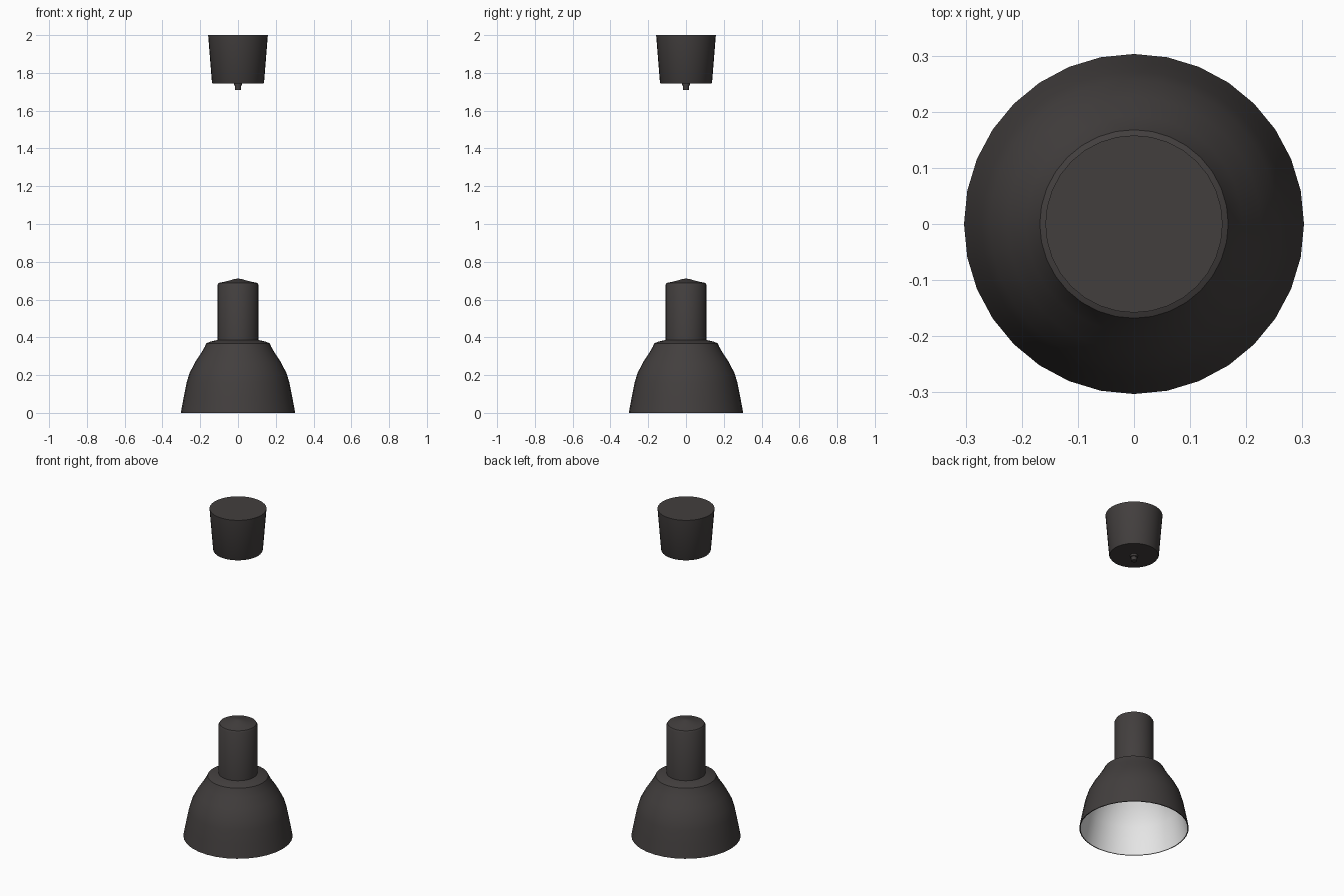
import bpy, bmesh, math

cube = bpy.data.objects.get("Cube")
if cube:
    bpy.data.objects.remove(cube, do_unlink=True)


def material(name, rgb, roughness):
    m = bpy.data.materials.new(name)
    m.use_nodes = True
    m.diffuse_color = (*rgb, 1)
    bsdf = m.node_tree.nodes["Principled BSDF"]
    bsdf.inputs["Base Color"].default_value = (*rgb, 1)
    bsdf.inputs["Roughness"].default_value = roughness
    return m


charcoal = material("charcoal enamel", (0.055, 0.049, 0.048), 0.5)
white = material("white enamel", (0.8, 0.8, 0.8), 0.5)


def lathe(name, profile, mat, inward=False, segments=32):
    """Spin (radius, height) points around z; zero radius closes an end."""
    bm = bmesh.new()
    verts = [bm.verts.new((r, 0, z)) for r, z in profile]
    edges = [bm.edges.new(pair) for pair in zip(verts, verts[1:])]
    bmesh.ops.spin(bm, geom=verts + edges, cent=(0, 0, 0), axis=(0, 0, 1),
                   angle=math.tau, steps=segments, use_merge=True)
    bmesh.ops.remove_doubles(bm, verts=bm.verts, dist=0.0005)
    bmesh.ops.recalc_face_normals(bm, faces=bm.faces)
    # Point the walls outward, or toward the axis for a lining
    flow = sum(f.normal.xy.dot(f.calc_center_median().xy) * f.calc_area()
               for f in bm.faces)
    if (flow < 0) != inward:
        bmesh.ops.reverse_faces(bm, faces=bm.faces)
    mesh = bpy.data.meshes.new(name)
    bm.to_mesh(mesh)
    bm.free()
    mesh.materials.append(mat)
    obj = bpy.data.objects.new(name, mesh)
    bpy.context.collection.objects.link(obj)
    bpy.ops.object.select_all(action="DESELECT")
    obj.select_set(True)
    bpy.context.view_layer.objects.active = obj
    bpy.ops.object.shade_smooth_by_angle(angle=math.radians(35))
    return obj


# Bell shade, from the rim up to the shoulder
bell = [(0.303, 0), (0.288, 0.08), (0.272, 0.16), (0.257, 0.21),
        (0.226, 0.27), (0.193, 0.32), (0.176, 0.35)]
lathe("shade", bell + [(0.168, 0.368), (0.145, 0.378), (0.106, 0.386)], charcoal)

# White lining, following the bell and closed above
lining = [(r - 0.005, z) for r, z in bell]
lathe("shade_lining", lining + [(0.14, 0.366), (0, 0.37)], white, inward=True)

# Rim joining shade and lining
lathe("shade_rim", [(0.303, 0), (0.298, 0)], charcoal)

# Lamp holder housing with a shallow conical cap
lathe("holder_housing", [(0.108, 0.375), (0.108, 0.678), (0.102, 0.688),
                         (0.055, 0.698), (0.018, 0.709), (0, 0.711)], charcoal)

# Ceiling canopy
lathe("ceiling_canopy", [(0, 1.745), (0.135, 1.745), (0.138, 1.75),
                         (0.158, 2.0), (0, 2.0)], charcoal)

# Cable grip beneath the canopy
lathe("cable_grip", [(0, 1.71), (0.016, 1.71), (0.016, 1.732),
                     (0.022, 1.734), (0.022, 1.746)], charcoal, segments=16)
